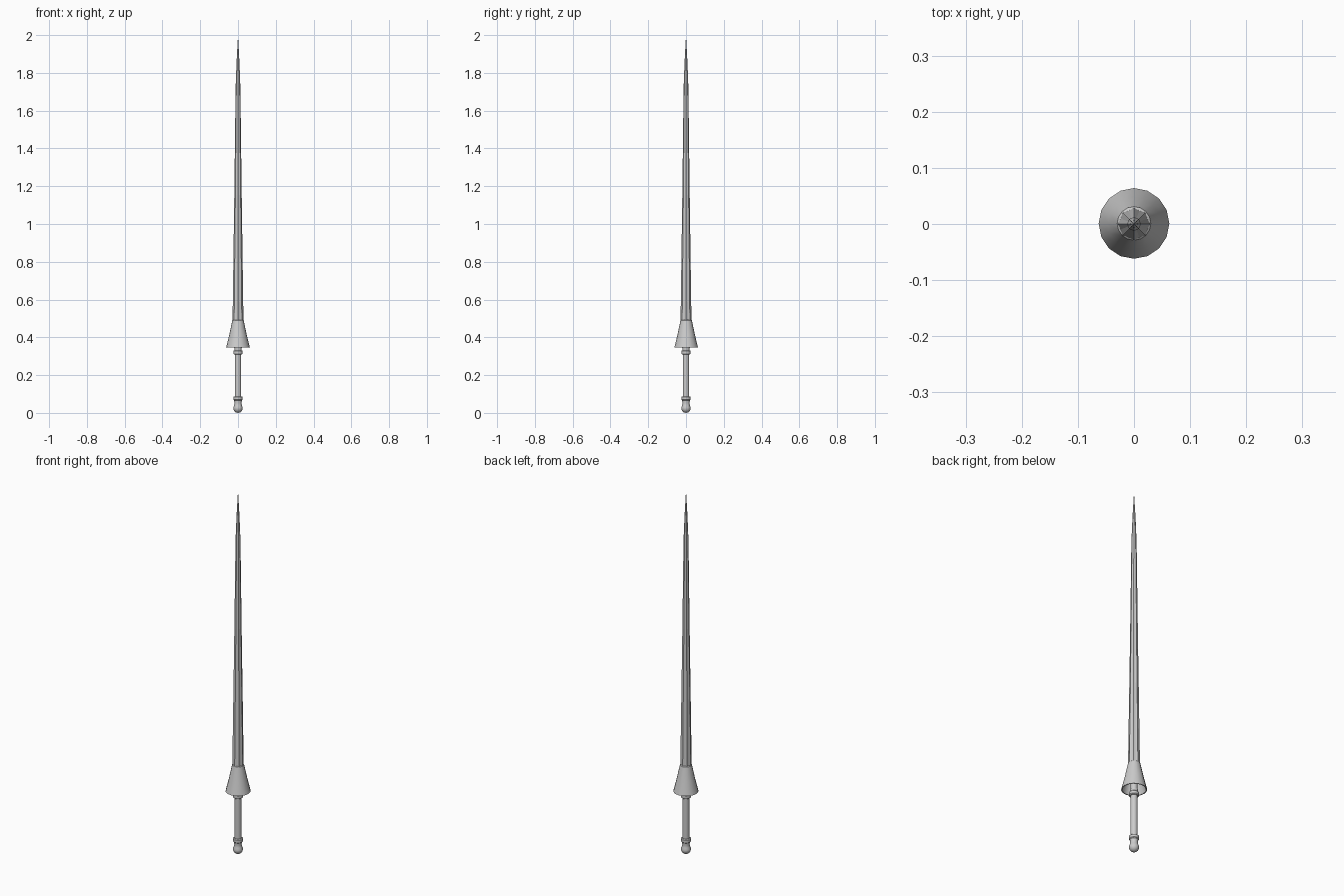
import bpy, bmesh, math

if "Cube" in bpy.data.objects:
    bpy.data.objects.remove(bpy.data.objects["Cube"])

SIDES = 16


def lathe(name, profile, flute=1.0, smooth=True, y=0.0):
    """Spin (radius, z) points round z; flute scales every second column's radius."""
    bm = bmesh.new()
    rings = []
    for r, z in profile:
        if r == 0:
            rings.append([bm.verts.new((0, y, z))] * SIDES)
            continue
        ring = []
        for i in range(SIDES):
            a = 2 * math.pi * i / SIDES
            q = r * (flute if i % 2 else 1.0)
            ring.append(bm.verts.new((q * math.cos(a), y + q * math.sin(a), z)))
        rings.append(ring)
    for lo, hi in zip(rings, rings[1:]):
        for i in range(SIDES):
            j = (i + 1) % SIDES
            corners = list(dict.fromkeys((lo[i], lo[j], hi[j], hi[i])))
            bm.faces.new(corners)
    bmesh.ops.recalc_face_normals(bm, faces=bm.faces)
    mesh = bpy.data.meshes.new(name)
    bm.to_mesh(mesh)
    bm.free()
    obj = bpy.data.objects.new(name, mesh)
    bpy.context.collection.objects.link(obj)
    if smooth:
        bpy.ops.object.select_all(action='DESELECT')
        obj.select_set(True)
        bpy.context.view_layer.objects.active = obj
        bpy.ops.object.shade_smooth_by_angle(angle=math.radians(35))
    return obj


# Long fluted shaft tapering to a point
lathe("shaft", [(0, 0.47), (0.029, 0.48), (0.019, 1.2), (0.0125, 1.73),
                (0.007, 1.87), (0, 2.0)], flute=0.88, smooth=False)

# Flared hand guard, hollow underneath
lathe("guard", [(0, 0.475), (0.024, 0.475), (0.04, 0.42), (0.058, 0.345), (0.063, 0.345),
                (0.047, 0.41), (0.030, 0.49), (0.024, 0.495), (0, 0.495)], y=0.001)

# Grip running up into the guard
lathe("grip", [(0, 0.07), (0.017, 0.07), (0.017, 0.475), (0, 0.475)])

# Collars at both ends of the grip
for name, z in (("upper_collar", 0.32), ("lower_collar", 0.077)):
    lathe(name, [(0, z - 0.011), (0.021, z - 0.011), (0.025, z - 0.007), (0.025, z + 0.007),
                 (0.021, z + 0.011), (0, z + 0.011)])
lathe("guard_neck", [(0, 0.328), (0.019, 0.328), (0.02, 0.345), (0, 0.345)])

# Rounded pommel with a short neck
ball = [(0.025 * math.cos(math.radians(a)), 0.025 + 0.025 * math.sin(math.radians(a)))
        for a in (-65, -40, -15, 10, 35)]
lathe("pommel", [(0, 0.0)] + ball + [(0.0185, 0.052), (0.021, 0.068), (0, 0.068)])
